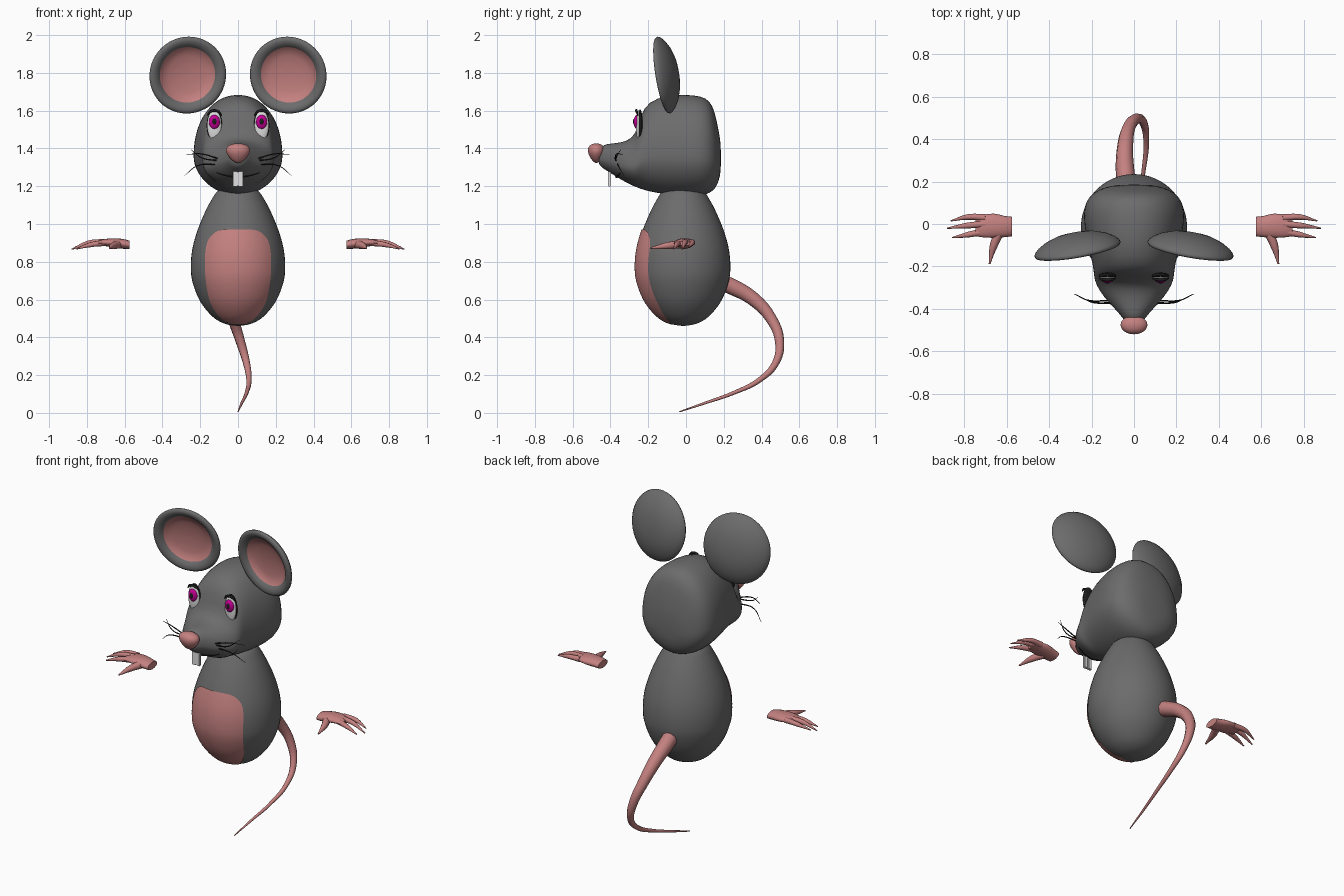
import bpy, bmesh, math
from mathutils import Vector, Matrix
from mathutils.bvhtree import BVHTree

if "Cube" in bpy.data.objects:
    bpy.data.objects.remove(bpy.data.objects["Cube"])


def mat(name, *c):
    m = bpy.data.materials.new(name)
    m.diffuse_color = (*c, 1)
    m.use_nodes = True
    m.node_tree.nodes["Principled BSDF"].inputs["Base Color"].default_value = m.diffuse_color
    return m


GREY = mat("grey fur", 0.15, 0.15, 0.15)
PINK = mat("pink skin", 0.55, 0.22, 0.215)
WHITE = mat("white", 0.75, 0.75, 0.75)
BLACK = mat("black", 0.012, 0.012, 0.012)
MAGENTA = mat("magenta iris", 0.55, 0.0, 0.3)


def spline(pts, n):
    """Smooth list of points through the given ones."""
    pts = [Vector(p) for p in pts]
    out = []
    for i in range(len(pts) - 1):
        a, b, c, d = pts[max(i - 1, 0)], pts[i], pts[i + 1], pts[min(i + 2, len(pts) - 1)]
        for k in range(n):
            t = k / n
            out.append(0.5 * (2 * b + (c - a) * t + (2 * a - 5 * b + 4 * c - d) * t ** 2
                              + (3 * b - a - 3 * c + d) * t ** 3))
    return out + [pts[-1]]


def finish(name, bm, mats, angle=60):
    bmesh.ops.remove_doubles(bm, verts=bm.verts, dist=1e-5)
    bmesh.ops.recalc_face_normals(bm, faces=bm.faces)
    me = bpy.data.meshes.new(name)
    bm.to_mesh(me)
    bm.free()
    for m in mats:
        me.materials.append(m)
    ob = bpy.data.objects.new(name, me)
    bpy.context.collection.objects.link(ob)
    bpy.ops.object.select_all(action='DESELECT')
    ob.select_set(True)
    bpy.context.view_layer.objects.active = ob
    bpy.ops.object.shade_smooth_by_angle(angle=math.radians(angle))
    return ob


def loft(name, rings, mats, angle=60, rule=None, caps=True):
    """Skin closed rings of points; rule gives a material index per band."""
    bm = bmesh.new()
    vs = [[bm.verts.new(p) for p in r] for r in rings]
    n = len(vs[0])
    for i in range(len(vs) - 1):
        for j in range(n):
            k = (j + 1) % n
            f = bm.faces.new((vs[i][j], vs[i][k], vs[i + 1][k], vs[i + 1][j]))
            f.material_index = rule(i) if rule else 0
    if caps:
        bm.faces.new(vs[0])
        bm.faces.new(vs[-1])
    return finish(name, bm, mats, angle)


def circle(r, h, n=48):
    return [(r * math.cos(2 * math.pi * j / n), r * math.sin(2 * math.pi * j / n), h) for j in range(n)]


def ball(name, loc, size, m, taper=0):
    bm = bmesh.new()
    bmesh.ops.create_uvsphere(bm, u_segments=32, v_segments=18, radius=1)
    for v in bm.verts:
        k = 1 + taper * v.co.z
        v.co = Vector((v.co.x * size[0] * k, v.co.y * size[1] * k, v.co.z * size[2])) + Vector(loc)
    return finish(name, bm, [m], 80)


def tube(name, pts, m, res=8):
    """Tapered tube; every point is x, y, z, radius."""
    cu = bpy.data.curves.new(name, 'CURVE')
    cu.dimensions = '3D'
    cu.bevel_depth = 1
    cu.bevel_resolution = 3
    cu.resolution_u = res
    cu.use_fill_caps = True
    sp = cu.splines.new('BEZIER')
    sp.bezier_points.add(len(pts) - 1)
    for b, p in zip(sp.bezier_points, pts):
        b.co = p[:3]
        b.radius = p[3]
        b.handle_left_type = b.handle_right_type = 'AUTO'
    cu.materials.append(m)
    ob = bpy.data.objects.new(name, cu)
    bpy.context.collection.objects.link(ob)
    return ob


# Egg-shaped body
BODY_Y = -0.015
prof = spline([(0.001, .46), (.07, .472), (.135, .51), (.2, .59), (.24, .69), (.25, .77), (.243, .86),
               (.22, .95), (.185, 1.04), (.145, 1.12), (.1, 1.18), (.001, 1.22)], 4)
body = loft("body", [circle(r, z) for r, z in prof], [GREY])
body.location.y = BODY_Y


def lookup(table, z):
    for (a, za), (b, zb) in zip(table, table[1:]):
        if za <= z <= zb:
            return a + (b - a) * (z - za) / max(zb - za, 1e-6)
    return table[-1][0]


# Belly patch lying on the front of the body
outline = spline([(.03, .468), (.09, .50), (.145, .58), (.168, .68), (.175, .77), (.172, .86),
                  (.155, .92), (.11, .962), (.05, .972)], 4)
bm = bmesh.new()
grid = []
for w, z in outline:
    r = lookup(prof, z)
    w = min(w, r * 0.97)
    xs = [w * k / 12 for k in range(-12, 13)]
    grid.append([bm.verts.new((x, BODY_Y - math.sqrt(r * r - x * x) - .007, z)) for x in xs])
for a, b in zip(grid, grid[1:]):
    for k in range(24):
        bm.faces.new((a[k], a[k + 1], b[k + 1], b[k]))
finish("belly_patch", bm, [PINK])

# Head: sections along y as (y, top, bottom, half width)
sections = [(-.465, 1.385, 1.325, .03), (-.45, 1.41, 1.30, .05), (-.42, 1.425, 1.283, .07),
            (-.37, 1.428, 1.25, .12), (-.31, 1.44, 1.215, .168), (-.265, 1.475, 1.195, .186),
            (-.24, 1.58, 1.185, .19), (-.2, 1.65, 1.172, .193), (-.1, 1.685, 1.153, .217),
            (0, 1.687, 1.145, .238), (.08, 1.68, 1.147, .238), (.125, 1.655, 1.162, .215),
            (.152, 1.60, 1.183, .185), (.172, 1.50, 1.22, .14), (.186, 1.42, 1.28, .08)]
rings = []
for y, top, bot, w in sections:
    mid = bot + (top - bot) * .39
    ring = []
    for j in range(28):
        a = 2 * math.pi * j / 28
        c, s = math.cos(a), math.sin(a)
        e = 2 / 2.15 if s > 0 else 2 / 1.85
        h = top - mid if s > 0 else mid - bot
        ring.append((w * math.copysign(abs(c) ** e, c), y, mid + h * math.copysign(abs(s) ** e, s)))
    rings.append(ring)
head = loft("head", rings, [GREY], 180)
head.modifiers.new("smooth", 'SUBSURF').levels = 1

# Nose
ball("nose", (0, -.475, 1.375), (.06, .042, .052), PINK, .35)

# Mouth line projected on the snout
tree = BVHTree.FromObject(head, bpy.context.evaluated_depsgraph_get())
mouth = []
for k in range(-6, 7):
    x = k * .019
    hit = tree.ray_cast(Vector((x, -2, 1.25 + .022 * (x / .114) ** 2)), Vector((0, 1, 0)))[0]
    if hit:
        mouth.append((hit.x, hit.y, hit.z, .002 + .005 * (1 - abs(k) / 6)))
tube("mouth", mouth, BLACK, 3)

for s, side in ((1, "left"), (-1, "right")):
    # Front teeth
    bm = bmesh.new()
    bmesh.ops.create_cube(bm, size=1, matrix=Matrix.Translation((s * .0143, -.405, 1.24))
                          @ Matrix.Diagonal((.026, .016, .085, 1)))
    bmesh.ops.bevel(bm, geom=bm.edges[:], offset=.004, segments=2, affect='EDGES')
    finish(side + "_tooth", bm, [WHITE], 40)

    # Eye: rim, white, iris, pupil, lashes
    ex = s * .125
    ball(side + "_eye_rim", (ex, -.243, 1.522), (.041, .014, .084), BLACK)
    ball(side + "_eye_white", (ex, -.251, 1.522), (.037, .014, .079), WHITE)
    ball(side + "_iris", (ex, -.259, 1.54), (.029, .018, .038), MAGENTA)
    ball(side + "_pupil", (ex, -.268, 1.542), (.014, .013, .02), BLACK)
    tube(side + "_lashes", [(ex - .038, -.255, 1.575, .003), (ex - .018, -.262, 1.597, .007),
                            (ex + .018, -.262, 1.597, .007), (ex + .038, -.255, 1.575, .003)], BLACK)

    # Ear: shallow bowl with a pink inside
    ear_prof = [(.0005, .052), (.05, .05), (.1, .042), (.15, .024), (.185, .003), (.202, -.014),
                (.206, -.024), (.2, -.033), (.185, -.036), (.165, -.028), (.149, -.014),
                (.147, -.011), (.1, .004), (.05, .011), (.0005, .013)]
    ear = loft(side + "_ear", [circle(r, -d) for r, d in ear_prof], [GREY, PINK],
               rule=lambda i: 1 if i >= 10 else 0)
    ear.matrix_world = (Matrix.Translation((s * .27, -.095, 1.792))
                        @ Matrix.Rotation(-s * math.radians(10), 4, 'Z')
                        @ Matrix.Rotation(math.radians(90 + 9), 4, 'X'))

    # Whiskers
    for i, (a, b, c) in enumerate((((.10, -.375, 1.345), (.2, -.365, 1.372), (.278, -.33, 1.365)),
                                   ((.10, -.37, 1.335), (.19, -.37, 1.35), (.25, -.345, 1.395)),
                                   ((.11, -.36, 1.315), (.21, -.36, 1.31), (.282, -.33, 1.258)))):
        tube(f"{side}_whisker_{i + 1}", [(s * p[0], p[1], p[2], r)
                                         for p, r in ((a, .004), (b, .003), (c, .0008))], BLACK)

    # Hand: palm as x, y, z, half depth, half height
    palm = [(.575, -.012, .89, .046, .022), (.61, -.012, .895, .05, .026), (.66, -.008, .9, .057, .024),
            (.71, -.01, .902, .053, .018), (.745, -.012, .897, .045, .012)]
    loft(side + "_palm", [[(s * x, y + dy * math.cos(t), z + dz * math.sin(t))
                           for t in (2 * math.pi * j / 16 for j in range(16))]
                          for x, y, z, dy, dz in spline(palm, 2)], [PINK])
    fingers = [((.7, .03, .903), (.78, .033, .9), (.862, .015, .878)),
               ((.7, .0, .905), (.79, -.008, .9), (.88, -.02, .866)),
               ((.7, -.035, .9), (.78, -.05, .89), (.855, -.064, .868)),
               ((.63, -.03, .893), (.66, -.1, .885), (.68, -.188, .872))]
    for i, pts in enumerate(fingers):
        tube(side + ("_thumb" if i == 3 else f"_finger_{i + 1}"),
             [(s * p[0], p[1], p[2], r * (1.4 if i == 3 else 1))
              for p, r in zip(pts, (.017, .0135, .003))], PINK)

# Tail
tube("tail", [(-.03, .16, .70, .046), (-.042, .25, .665, .044), (-.042, .36, .60, .038),
              (-.025, .45, .50, .031), (.012, .495, .38, .025), (.045, .475, .265, .019),
              (.058, .39, .175, .014), (.045, .25, .105, .01), (.02, .10, .052, .007),
              (0, -.035, .006, .003)], PINK, 10)
